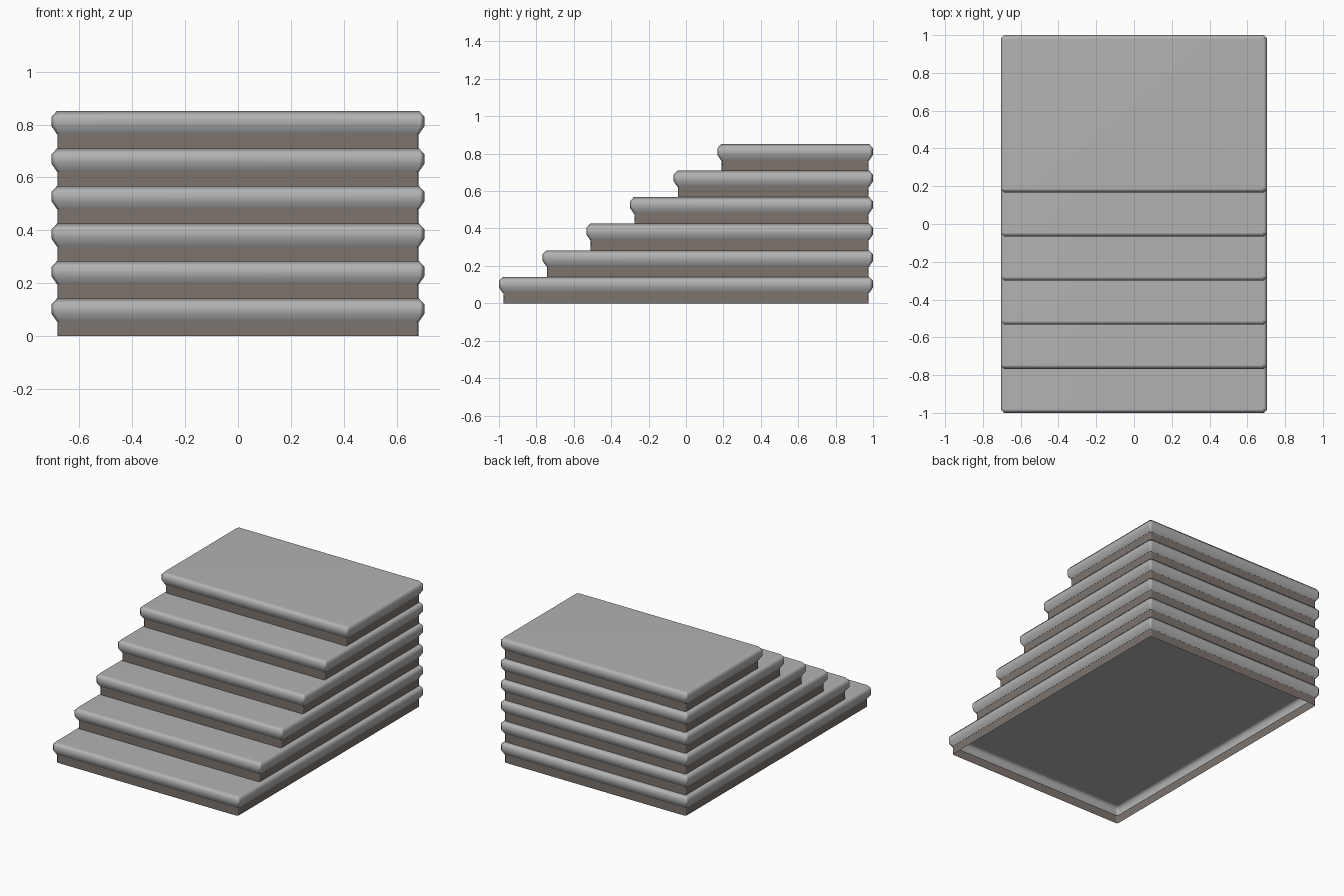
import bpy, bmesh, math

if "Cube" in bpy.data.objects:
    bpy.data.objects.remove(bpy.data.objects["Cube"])

STEPS = 6
RISE = 0.1418          # height of one step
RUN = 0.2335           # depth of one step
HALF_W, BACK = 0.705, 1.0
LIP = 0.02             # overhang of the tread past the riser


def material(name, rgb):
    m = bpy.data.materials.new(name)
    m.diffuse_color = (*rgb, 1.0)
    m.use_nodes = True
    m.node_tree.nodes["Principled BSDF"].inputs["Base Color"].default_value = m.diffuse_color
    return m


stone = material("light grey stone", (0.45, 0.45, 0.45))
brown = material("brown grey riser", (0.205, 0.172, 0.155))


def outline(front, inset, cut):
    """Rectangle with clipped corners, counter-clockwise from above."""
    x, y0, y1 = HALF_W - inset, front + inset, BACK - inset
    return [(-x + cut, y0), (x - cut, y0), (x, y0 + cut), (x, y1 - cut),
            (x - cut, y1), (-x + cut, y1), (-x, y1 - cut), (-x, y0 + cut)]


def stack(name, rings, mat, cap):
    """Skin a list of (outline, z) rings, optionally closing the top."""
    bm = bmesh.new()
    loops = [[bm.verts.new((x, y, z)) for x, y in pts] for pts, z in rings]
    for a, b in zip(loops, loops[1:]):
        for i in range(len(a)):
            j = (i + 1) % len(a)
            bm.faces.new((a[i], a[j], b[j], b[i]))
    if cap:
        bm.faces.new(loops[-1])
    me = bpy.data.meshes.new(name)
    bm.to_mesh(me)
    bm.free()
    me.materials.append(mat)
    ob = bpy.data.objects.new(name, me)
    bpy.context.collection.objects.link(ob)
    bpy.ops.object.select_all(action='DESELECT')
    ob.select_set(True)
    bpy.context.view_layer.objects.active = ob
    bpy.ops.object.shade_smooth_by_angle(angle=math.radians(60))
    # keeps the broad tread faces looking flat
    wn = ob.modifiers.new("flat_faces", 'WEIGHTED_NORMAL')
    wn.keep_sharp = True
    return ob


for s in range(STEPS):
    front = -1.0 + RUN * s
    z0, z1 = RISE * s, RISE * (s + 1)
    under = z1 - 0.086

    # riser: open wall under the tread
    wall = outline(front, LIP + 0.003, 0.008)
    stack(f"riser_{s + 1}", [(wall, z0), (wall, under + 0.002)], brown, False)

    # tread: chamfered slab, open underneath
    inner, outer = outline(front, LIP, 0.01), outline(front, 0.0, 0.018)
    stack(f"tread_{s + 1}", [(inner, under), (outer, under + 0.029),
                             (outer, z1 - 0.022), (inner, z1)], stone, True)
